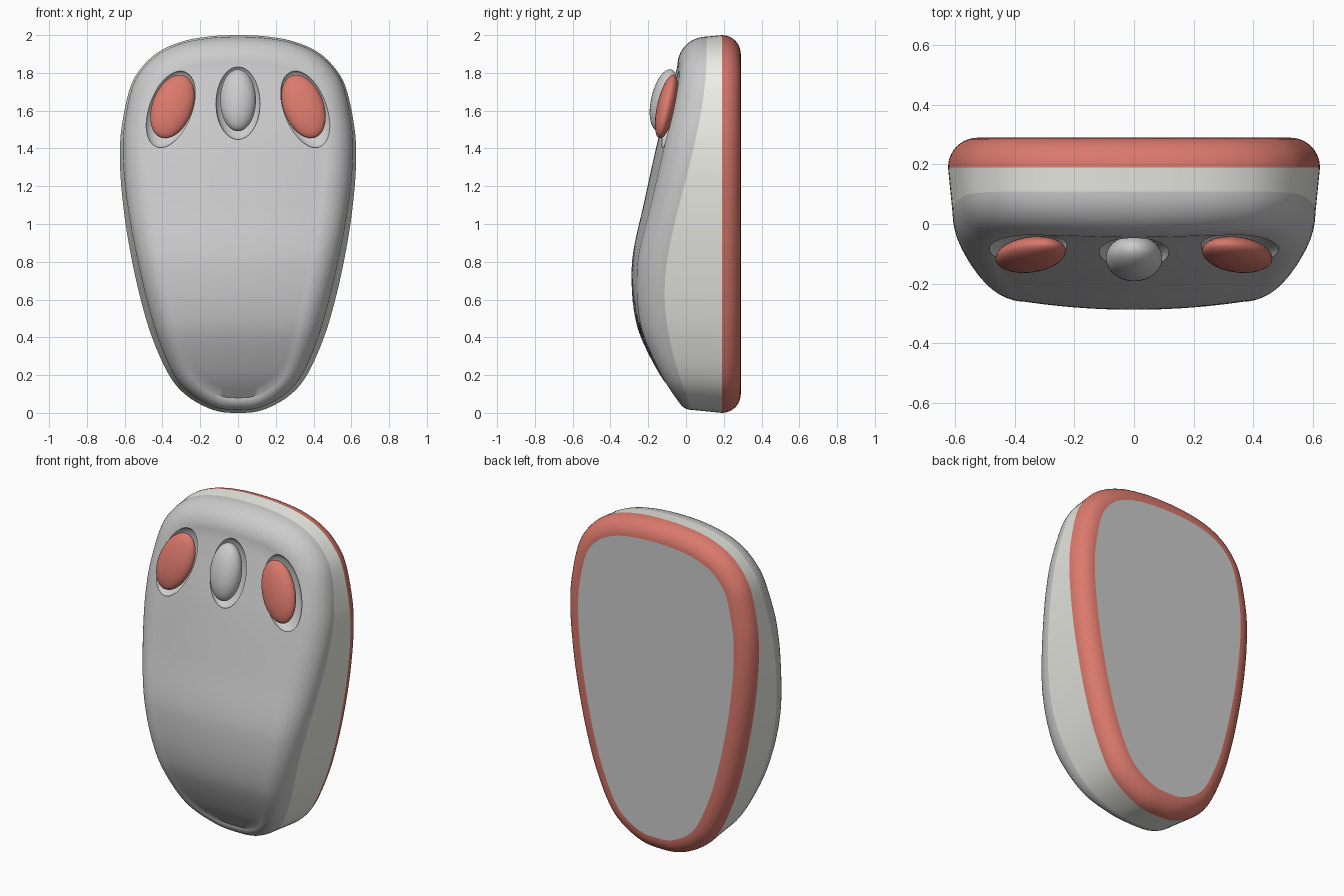
import bpy, bmesh, math
from mathutils import Vector, Matrix

if "Cube" in bpy.data.objects:
    bpy.data.objects.remove(bpy.data.objects["Cube"])

N = 160


def curve(pts):
    """Smooth function through (x, y) points."""
    def slope(i):
        a, b = pts[max(i - 1, 0)], pts[min(i + 1, len(pts) - 1)]
        return (b[1] - a[1]) / (b[0] - a[0])

    def f(x):
        x = min(max(x, pts[0][0]), pts[-1][0])
        i = 0
        while i < len(pts) - 2 and x > pts[i + 1][0]:
            i += 1
        (x0, y0), (x1, y1) = pts[i], pts[i + 1]
        h = x1 - x0
        t = (x - x0) / h
        return ((2*t**3 - 3*t**2 + 1) * y0 + (t**3 - 2*t**2 + t) * h * slope(i)
                + (3*t**2 - 2*t**3) * y1 + (t**3 - t**2) * h * slope(i + 1))
    return f


# Profiles along the height: front face, colour seam, width of the rounded edge
face_y = curve([(0, .03), (.06, -.02), (.1, -.06), (.2, -.137), (.41, -.243), (.55, -.277),
                (.7, -.288), (.85, -.28), (1.1, -.225), (1.46, -.145), (1.8, -.055), (2, -.01)])
seam_y = curve([(0, .03), (.2, -.04), (.4, -.09), (.6, -.113), (.8, -.1), (1, -.06),
                (1.2, -.01), (1.4, .04), (1.6, .08), (1.8, .105), (2, .11)])
edge_w = curve([(0, .08), (.4, .15), (.8, .175), (1.4, .175), (2, .16)])


def front(x, z):
    return face_y(z) + .2 * x * x


# Outline seen from the front, resampled evenly by arc length
half = [(0, 0), (.13, .015), (.27, .09), (.365, .2), (.455, .4), (.515, .6), (.56, .8), (.595, 1),
        (.618, 1.2), (.625, 1.35), (.618, 1.5), (.578, 1.7), (.525, 1.81), (.43, 1.905),
        (.3, 1.965), (.15, 1.993), (0, 2)]
ctrl = [Vector(p) for p in half] + [Vector((-x, z)) for x, z in half[-2:0:-1]]
n = len(ctrl)
dense = []
for i in range(n):
    p0, p1, p2, p3 = (ctrl[(i + k) % n] for k in (-1, 0, 1, 2))
    for s in range(30):
        t = s / 30
        dense.append(.5 * (2*p1 + (p2 - p0)*t + (2*p0 - 5*p1 + 4*p2 - p3)*t*t
                           + (3*p1 - p0 - 3*p2 + p3)*t**3))
dist = [0]
for i in range(len(dense)):
    dist.append(dist[-1] + (dense[(i + 1) % len(dense)] - dense[i]).length)
outline, j = [], 0
for i in range(N):
    d = dist[-1] * i / N
    while dist[j + 1] <= d:
        j += 1
    t = (d - dist[j]) / (dist[j + 1] - dist[j])
    outline.append(dense[j].lerp(dense[(j + 1) % len(dense)], t))
inward = []
for i in range(N):
    t = (outline[(i + 2) % N] - outline[i - 2]).normalized()
    inward.append(Vector((-t.y, t.x)))


def ring(fn):
    """fn(z) gives (inset, y) for each outline point."""
    out = []
    for p, m in zip(outline, inward):
        inset, y = fn(p.y)
        q = p + m * inset
        out.append(Vector((q.x, y, q.y)))
    return out


def material(name, color):
    m = bpy.data.materials.new(name)
    m.diffuse_color = (*color, 1)
    m.use_nodes = True
    m.node_tree.nodes["Principled BSDF"].inputs["Base Color"].default_value = m.diffuse_color
    return m


red = material("red", (.7, .19, .15))
light = material("light", (.85, .85, .8))


def loft(name, rings, start=None, end=None, mat=None):
    """Skin the rings; start / end are optional fan centres."""
    bm = bmesh.new()
    rows = [[bm.verts.new(v) for v in r] for r in rings]
    for a, b in zip(rows, rows[1:]):
        for i in range(N):
            k = (i + 1) % N
            bm.faces.new((a[i], a[k], b[k], b[i]))
    for row, c in ((rows[0], start), (rows[-1], end)):
        if c:
            v = bm.verts.new(c)
            for i in range(N):
                bm.faces.new((row[i], row[(i + 1) % N], v))
    bmesh.ops.recalc_face_normals(bm, faces=bm.faces)
    return finish(name, bm, mat)


def finish(name, bm, mat=None):
    me = bpy.data.meshes.new(name)
    bm.to_mesh(me)
    bm.free()
    ob = bpy.data.objects.new(name, me)
    bpy.context.collection.objects.link(ob)
    if mat:
        me.materials.append(mat)
    return ob


def ellipsoid(name, x, y, z, radii, tilt, mat=None):
    bm = bmesh.new()
    bmesh.ops.create_uvsphere(bm, u_segments=48, v_segments=24, radius=1)
    m = (Matrix.Translation((x, y, z)) @ Matrix.Rotation(-.22, 4, 'X')
         @ Matrix.Rotation(tilt, 4, 'Y') @ Matrix.Diagonal((*radii, 1)))
    bm.transform(m)
    return finish(name, bm, mat)


# Red rounded rim and flat grey back
arc = [math.pi / 2 * k / 10 for k in range(11)]
rim = loft("base_rim", [ring(lambda z, a=a: (.1 * (1 - math.cos(a)), .19 + .1 * math.sin(a)))
                        for a in arc], mat=red)
back = loft("back_plate", [ring(lambda z: (.1, .29))], start=(0, .29, 1.1))

# Light side band, leaning slightly inward


def taper(y):
    return .1 * (.19 - y)


def band(z, t):
    y = .19 + (seam_y(z) - .19) * t
    return taper(y), y


wall = loft("side_wall", [ring(lambda z, t=k / 4: band(z, t)) for k in range(5)], mat=light)

# Grey front shell: rounded edge, then the domed face
inner = [p + m * edge_w(p.y) for p, m in zip(outline, inward)]
rings = []
for a in [math.pi / 2 * k / 14 for k in range(15)]:
    r = []
    for p, m, q in zip(outline, inward, inner):
        s = seam_y(p.y)
        i0 = taper(s)
        pt = p + m * (i0 + (edge_w(p.y) - i0) * (1 - math.cos(a)))
        r.append(Vector((pt.x, s + (front(q.x, q.y) - s) * math.sin(a), pt.y)))
    rings.append(r)
for k in range(1, 20):
    f = 1 - k / 20
    r = []
    for q in inner:
        x, z = q.x * f, 1 + (q.y - 1) * f
        r.append(Vector((x, front(x, z), z)))
    rings.append(r)
shell = loft("front_shell", rings, start=(0, .15, 1), end=(0, front(0, 1), 1))

# Button recesses cut into the shell
tilt = math.radians(20)
for x, z, a, b, t in ((-.357, 1.607, .117, .217, tilt), (.357, 1.607, .117, .217, -tilt),
                      (0, 1.64, .117, .2, 0)):
    cut = ellipsoid("recess_cutter", x, front(x, z), z, (a, .065, b), t)
    cut.hide_render = True
    mod = shell.modifiers.new("recess", 'BOOLEAN')
    mod.operation, mod.object, mod.solver = 'DIFFERENCE', cut, 'EXACT'
    bpy.context.view_layer.objects.active = shell
    bpy.ops.object.modifier_apply(modifier=mod.name)
    bpy.data.objects.remove(cut)

# Buttons
left = ellipsoid("left_button", -.347, -.103, 1.622, (.107, .05, .179), tilt, red)
right = ellipsoid("right_button", .347, -.103, 1.622, (.107, .05, .179), -tilt, red)
centre = ellipsoid("centre_button", 0, -.115, 1.655, (.095, .07, .167), 0)

bpy.ops.object.select_all(action='DESELECT')
for ob in (rim, back, wall, shell, left, right, centre):
    ob.select_set(True)
bpy.context.view_layer.objects.active = shell
bpy.ops.object.shade_smooth_by_angle(angle=math.radians(35))
